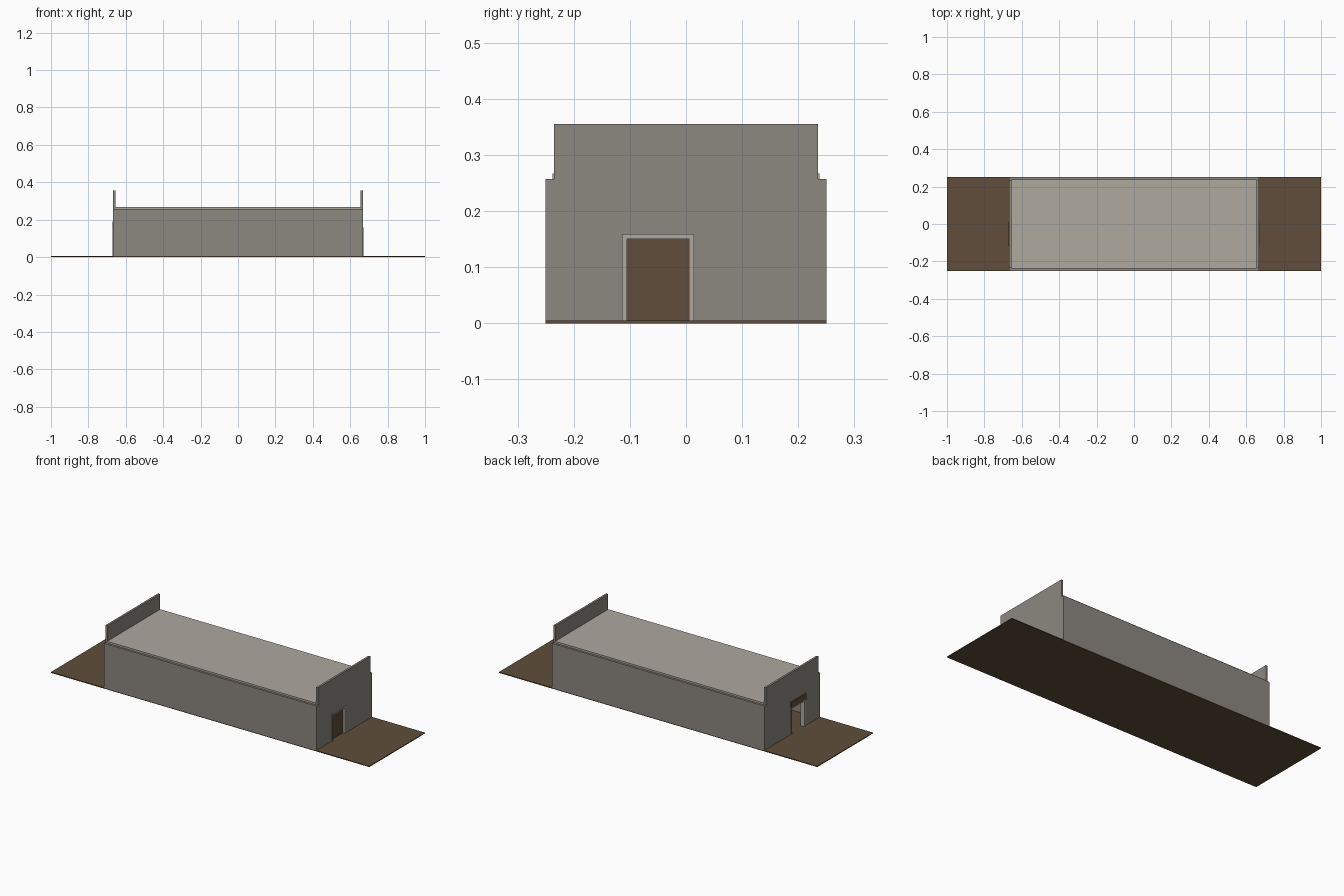
import bpy
import bmesh

cube = bpy.data.objects.get("Cube")
if cube:
    bpy.data.objects.remove(cube, do_unlink=True)


def material(name, rgb):
    m = bpy.data.materials.new(name)
    m.use_nodes = True
    m.diffuse_color = (*rgb, 1)
    m.node_tree.nodes["Principled BSDF"].inputs["Base Color"].default_value = (*rgb, 1)
    return m


WALL = material("wall grey", (0.265, 0.245, 0.215))
LIGHT = material("light grey", (0.425, 0.398, 0.352))
BROWN = material("earth brown", (0.115, 0.076, 0.043))


def finish(name, bm, mat):
    bmesh.ops.recalc_face_normals(bm, faces=bm.faces)
    mesh = bpy.data.meshes.new(name)
    bm.to_mesh(mesh)
    bm.free()
    mesh.materials.append(mat)
    obj = bpy.data.objects.new(name, mesh)
    bpy.context.collection.objects.link(obj)
    return obj


def box(name, x, y, z, mat):
    """Box from (min, max) ranges."""
    bm = bmesh.new()
    bmesh.ops.create_cube(bm, size=1)
    for v in bm.verts:
        for i, (lo, hi) in enumerate((x, y, z)):
            v.co[i] = hi if v.co[i] > 0 else lo
    return finish(name, bm, mat)


def plate(name, outline, x0, x1, mat):
    """Outline in (y, z), extruded along x."""
    bm = bmesh.new()
    face = bm.faces.new([bm.verts.new((x0, y, z)) for y, z in outline])
    out = bmesh.ops.extrude_face_region(bm, geom=[face])
    for v in out["geom"]:
        if isinstance(v, bmesh.types.BMVert):
            v.co.x = x1
    return finish(name, bm, mat)


GROUND, EAVES, PARAPET = 0.005, 0.257, 0.355
DOOR_Y0, DOOR_Y1, DOOR_TOP = -0.105, 0.005, 0.15
RIM = 0.009  # door frame width

# Ground slab running through the building
box("ground", (-1, 1), (-0.25, 0.25), (0, GROUND), BROWN)

# Long side walls and the roof slab held between the end parapets
for side, name in ((-1, "front_wall"), (1, "back_wall")):
    box(name, (-0.655, 0.655), sorted((side * 0.235, side * 0.25)), (GROUND, EAVES), WALL)
box("roof", (-0.655, 0.655), (-0.238, 0.238), (0.25, 0.267), LIGHT)

# Stepped end walls with a doorway notch, and their door frames
frame_y0, frame_y1, frame_top = DOOR_Y0 - RIM, DOOR_Y1 + RIM, DOOR_TOP + RIM
end_outline = [
    (-0.25, GROUND), (-0.25, EAVES), (-0.235, EAVES), (-0.235, PARAPET),
    (0.235, PARAPET), (0.235, EAVES), (0.25, EAVES), (0.25, GROUND),
    (frame_y1, GROUND), (frame_y1, frame_top), (frame_y0, frame_top), (frame_y0, GROUND),
]
frame_outline = [
    (frame_y0, GROUND), (frame_y0, frame_top), (frame_y1, frame_top), (frame_y1, GROUND),
    (DOOR_Y1, GROUND), (DOOR_Y1, DOOR_TOP), (DOOR_Y0, DOOR_TOP), (DOOR_Y0, GROUND),
]
for side, name in ((1, "left"), (-1, "right")):
    plate(name + "_end_wall", end_outline, side * 0.655, side * 0.667, WALL)
    plate(name + "_door_frame", frame_outline, side * 0.645, side * 0.670, LIGHT)

# Closed door at one end, raised shutter box above the open doorway at the other
box("closed_door", (0.648, 0.655), (DOOR_Y0, DOOR_Y1), (GROUND, DOOR_TOP), BROWN)
box("shutter_box", (-0.672, -0.666), (-0.12, 0.014), (0.157, 0.19), BROWN)
